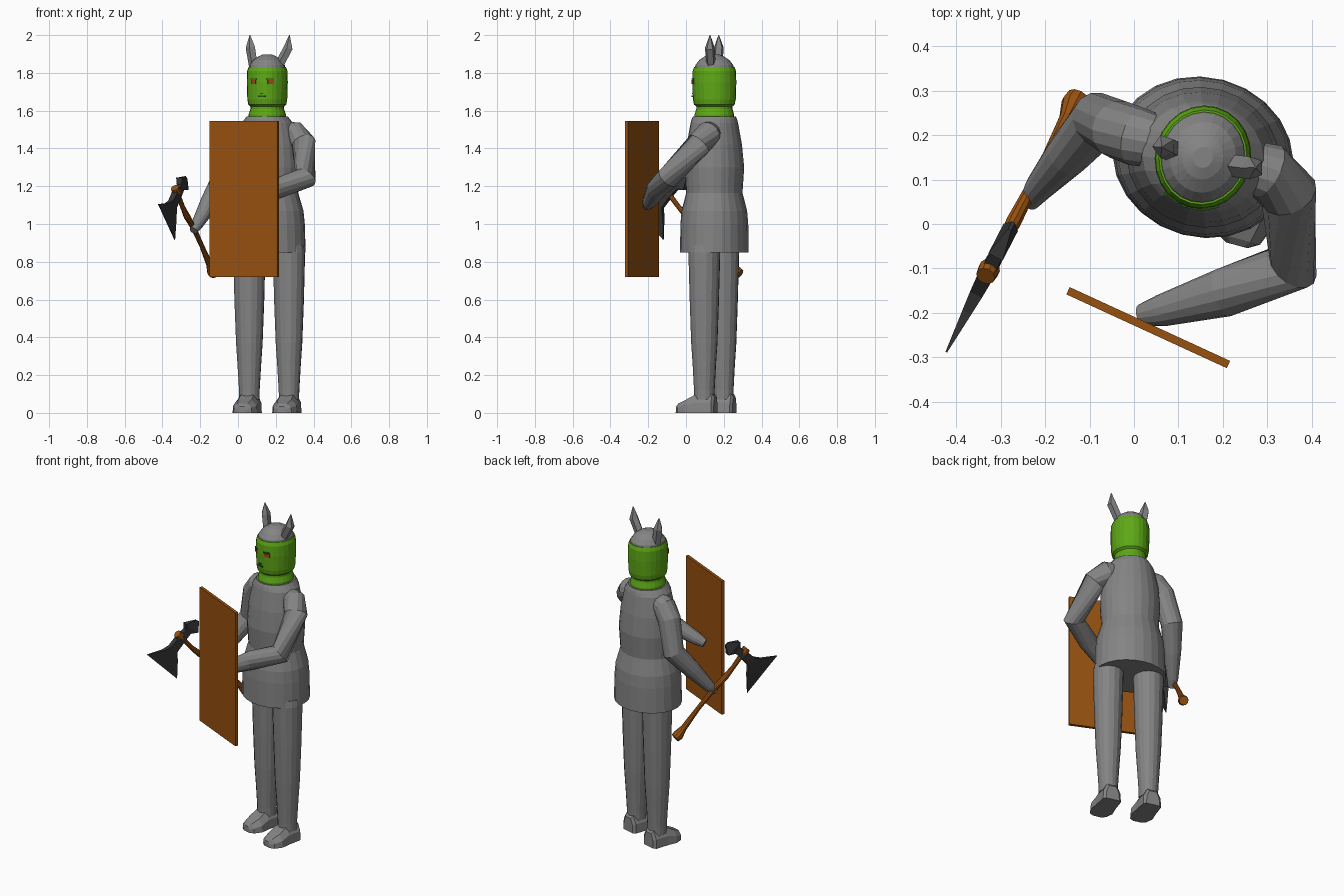
import bpy, bmesh, math
from mathutils import Vector, Matrix

if "Cube" in bpy.data.objects:
    bpy.data.objects.remove(bpy.data.objects["Cube"])

def material(name, rgb):
    m = bpy.data.materials.new(name)
    m.diffuse_color = (*rgb, 1)
    m.use_nodes = True
    m.node_tree.nodes["Principled BSDF"].inputs["Base Color"].default_value = m.diffuse_color
    return m

GREY = material("grey cloth", (0.23, 0.23, 0.23))
GREEN = material("green skin", (0.11, 0.39, 0.008))
WOOD = material("brown wood", (0.31, 0.082, 0.005))
IRON = material("dark iron", (0.035, 0.035, 0.035))
RED = material("red eye", (0.38, 0.06, 0.012))
DARK = material("dark green line", (0.02, 0.08, 0.008))

TURN = math.radians(-15)          # the whole figure is turned a little
CX, CY = 0.155, 0.15              # body axis


def loft(name, rings, mat):
    """Skin a list of equal-length point rings and cap both ends."""
    bm = bmesh.new()
    vs = [[bm.verts.new(p) for p in r] for r in rings]
    n = len(vs[0])
    for a, b in zip(vs, vs[1:]):
        for i in range(n):
            j = (i + 1) % n
            bm.faces.new((a[i], a[j], b[j], b[i]))
    bm.faces.new(vs[0])
    bm.faces.new(vs[-1])
    bmesh.ops.recalc_face_normals(bm, faces=bm.faces)
    me = bpy.data.meshes.new(name)
    bm.to_mesh(me)
    bm.free()
    me.materials.append(mat)
    ob = bpy.data.objects.new(name, me)
    bpy.context.collection.objects.link(ob)
    return ob


def stack(name, profile, mat, sides=24, cx=CX, cy=CY):
    """Vertical body of turned ellipses: profile of (z, rx, ry)."""
    rot = Matrix.Rotation(TURN, 3, 'Z')
    rings = []
    for z, rx, ry in profile:
        rings.append([rot @ Vector((rx * math.cos(a), ry * math.sin(a), 0)) + Vector((cx, cy, z))
                      for a in (2 * math.pi * i / sides for i in range(sides))])
    return loft(name, rings, mat)


def tube(name, path, mat, sides=14, ref=(0, 0, 1)):
    """Tube along a path of (point, radius)."""
    pts = [Vector(p) for p, _ in path]
    rings = []
    for k, (_, r) in enumerate(path):
        t = Vector((0, 0, 0))
        if k:
            t += (pts[k] - pts[k - 1]).normalized()
        if k < len(pts) - 1:
            t += (pts[k + 1] - pts[k]).normalized()
        t.normalize()
        s = t.cross(Vector(ref)).normalized()
        w = s.cross(t)
        rings.append([pts[k] + r * (math.cos(a) * s + math.sin(a) * w)
                      for a in (2 * math.pi * i / sides for i in range(sides))])
    return loft(name, rings, mat)


def block(name, size, loc, turn, mat):
    bpy.ops.mesh.primitive_cube_add(size=1, location=loc, rotation=(0, 0, turn))
    ob = bpy.context.object
    ob.name = name
    ob.scale = size
    ob.data.materials.append(mat)
    return ob


# tunic with skirt, waist, chest and collar
stack("tunic", [(0.85, .205, .18), (1.0, .2, .178), (1.07, .193, .172), (1.165, .165, .148),
                (1.3, .173, .157), (1.42, .163, .145), (1.535, .137, .125),
                (1.555, .12, .12), (1.57, .108, .113)], GREY)

# head with neck, and domed helmet
stack("head", [(1.56, .098, .105), (1.58, .098, .105), (1.61, .088, .096), (1.622, .088, .096),
               (1.632, .1, .108), (1.66, .105, .114), (1.75, .108, .117), (1.81, .106, .115),
               (1.832, .098, .107)], GREEN)
stack("helmet", [(1.825, .095, .104), (1.842, .092, .1), (1.868, .074, .08),
                 (1.888, .046, .05), (1.898, .022, .024)], GREY)

# horns
for side, pts in (("left", ((.1, .165, 1.80), (.082, .168, 1.845), (.068, .174, 1.935), (.063, .173, 2.0))),
                  ("right", ((.2, .135, 1.80), (.222, .132, 1.845), (.267, .126, 1.93), (.273, .127, 2.0)))):
    tube("horn_" + side, list(zip(pts, (.025, .026, .027, .002))), GREY, 5, (0, 1, 0))


# face plates lying on the front of the head
def face_plate(name, x, z, w, h, mat):
    rx, ry = .108, .116
    y = -ry * math.sqrt(1 - (x / rx) ** 2)
    p = Matrix.Rotation(TURN, 3, 'Z') @ Vector((x, y, 0)) + Vector((CX, CY, z))
    block(name, (w, .007, h), p, TURN + math.atan2(x / rx ** 2, -y / ry ** 2), mat)


for s in (-1, 1):
    face_plate("eye", s * .047, 1.752, .034, .02, RED)
    face_plate("eyebrow", s * .045, 1.768, .04, .007, DARK)
face_plate("mouth", 0, 1.676, .04, .006, DARK)
face_plate("nose", 0, 1.69, .015, .006, DARK)

# legs and shoes
foot_section = [(-1, 0), (1, 0), (.95, .55), (.55, 1), (-.55, 1), (-.95, .55)]
foot_steps = [(.062, .04, .085), (.05, .055, .1), (-.035, .06, .1), (-.09, .068, .07), (-.135, .05, .05), (-.15, .025, .035)]
for side, lx, ly in (("left", .06, .197), ("right", .27, .097)):
    stack("leg_" + side, [(.07, .054, .054), (.12, .055, .055), (.25, .063, .062), (.37, .071, .07),
                          (.6, .08, .078), (.85, .086, .085), (.89, .08, .08)], GREY, 16, lx, ly)
    place = Matrix.Translation((lx, ly, 0)) @ Matrix.Rotation(TURN, 4, 'Z')
    loft("shoe_" + side, [[place @ Vector((x * w, y, z * h)) for x, z in foot_section]
                          for y, w, h in foot_steps], GREY)

# bent arms
tube("arm_right", [((.22, .14, 1.49), .055), ((.30, .118, 1.478), .066), ((.347, .07, 1.425), .066),
                   ((.357, -.095, 1.245), .061), ((.20, -.155, 1.185), .055),
                   ((.06, -.195, 1.115), .036), ((.015, -.205, 1.095), .024)], GREY)
tube("arm_left", [((.09, .175, 1.50), .055), ((.01, .195, 1.475), .066), ((-.035, .212, 1.415), .066),
                  ((-.08, .235, 1.235), .062), ((-.15, .155, 1.115), .05),
                  ((-.215, .08, 1.0), .032), ((-.235, .05, .965), .022)], GREY, 14, (0, 1, 0))

# shield
block("shield", (.397, .018, .825), (.032, -.233, 1.1325), math.radians(-24.7), WOOD)


# axe lies in one upright plane: u runs forwards, v sideways
def axe(u, z, v=0):
    return Vector((-.33 - .46 * u + .89 * v, -.11 - .89 * u - .46 * v, z))


tube("axe_handle", [(axe(u, z), r) for u, z, r in (
    (-.445, .735, .026), (-.425, .748, .03), (-.39, .785, .018), (-.3, .885, .013), (-.2, .985, .015),
    (-.13, 1.04, .018), (-.08, 1.09, .013), (-.03, 1.15, .014), (-.01, 1.172, .025),
    (.008, 1.192, .022))], WOOD, 10, (.89, -.46, 0))


def flat_iron(name, stations):
    """Wedge loft: stations of (edge a, edge b, half thickness)."""
    loft(name, [[axe(*a, -t), axe(*b, -t), axe(*b, t), axe(*a, t)] for a, b, t in stations], IRON)


# axe head: flared blade on one side, arrow-shaped spike on the other
flat_iron("axe_blade", [((.005, 1.175), (-.03, 1.14), .018), ((.055, 1.125), (.015, 1.085), .015),
                        ((.10, 1.11), (.01, 1.03), .011), ((.2, 1.105), (.01, .915), .002)])
flat_iron("axe_spike", [((.005, 1.175), (-.03, 1.14), .018), ((-.04, 1.21), (-.07, 1.18), .014),
                        ((-.04, 1.245), (-.115, 1.18), .018), ((-.11, 1.253), (-.128, 1.24), .004)])
